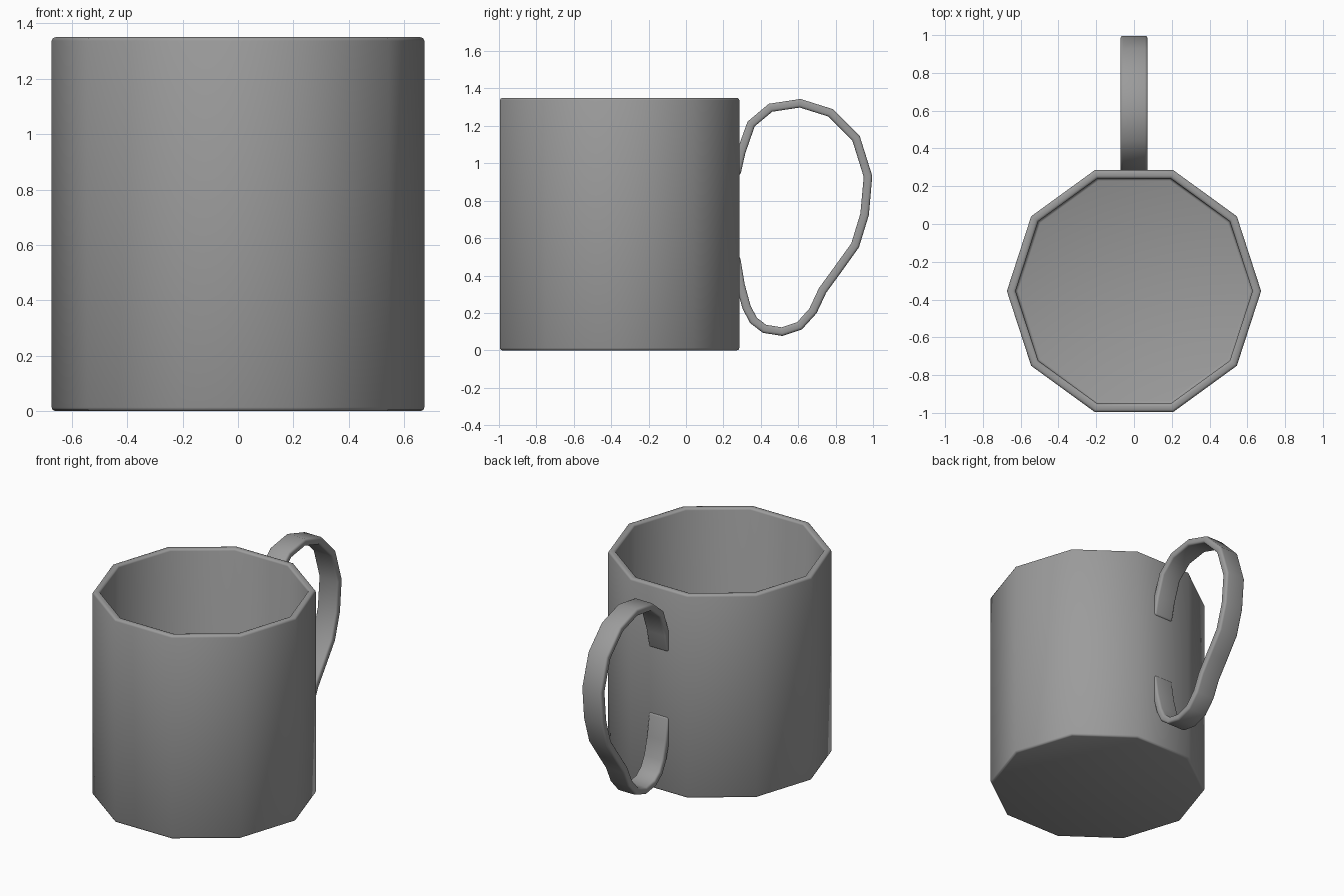
import bpy, bmesh, math
from mathutils import Vector

cube = bpy.data.objects.get("Cube")
if cube:
    bpy.data.objects.remove(cube, do_unlink=True)

GREY = (0.33, 0.33, 0.33, 1)
ceramic = bpy.data.materials.new("grey ceramic")
ceramic.use_nodes = True
ceramic.diffuse_color = GREY
ceramic.node_tree.nodes["Principled BSDF"].inputs["Base Color"].default_value = GREY


def sweep(name, rings, bevel, segments):
    """Skin a list of vertex rings, cap both ends, round the hard edges."""
    bm = bmesh.new()
    loops = [[bm.verts.new(p) for p in ring] for ring in rings]
    n = len(loops[0])
    for a, b in zip(loops, loops[1:]):
        for i in range(n):
            j = (i + 1) % n
            bm.faces.new((a[i], a[j], b[j], b[i]))
    bm.faces.new(loops[0][::-1])
    bm.faces.new(loops[-1])
    bmesh.ops.recalc_face_normals(bm, faces=bm.faces)
    hard = [e for e in bm.edges if e.calc_face_angle(0) > math.radians(60)]
    bmesh.ops.bevel(bm, geom=hard, offset=bevel, segments=segments,
                    profile=0.5, affect='EDGES', clamp_overlap=True)
    for f in bm.faces:
        f.smooth = True
    mesh = bpy.data.meshes.new(name)
    bm.to_mesh(mesh)
    bm.free()
    mesh.materials.append(ceramic)
    obj = bpy.data.objects.new(name, mesh)
    bpy.context.collection.objects.link(obj)
    return obj


# Ten-sided cup: outside wall, rim, inside wall, floor
CENTRE_Y, SIDES = -0.355, 10


def ring(radius, z):
    angles = [math.tau * i / SIDES for i in range(SIDES)]
    return [(radius * math.cos(a), CENTRE_Y + radius * math.sin(a), z) for a in angles]


profile = [(0.673, 0), (0.673, 1.35), (0.627, 1.35), (0.627, 0.045)]
sweep("cup_body", [ring(r, z) for r, z in profile], 0.013, 2)

# Handle: flat strap following a path in the side plane, ends sunk in the wall
path = [(0.268, 0.94), (0.295, 1.06), (0.348, 1.21), (0.452, 1.297), (0.61, 1.321),
        (0.773, 1.27), (0.909, 1.134), (0.973, 0.93), (0.955, 0.727), (0.904, 0.561),
        (0.81, 0.43), (0.73, 0.32), (0.679, 0.211), (0.607, 0.131), (0.513, 0.1),
        (0.42, 0.115), (0.361, 0.16), (0.324, 0.23), (0.291, 0.35), (0.266, 0.5)]
path = [Vector((0, y, z)) for y, z in path]
HALF_WIDTH, HALF_THICK = 0.072, 0.023
across = Vector((HALF_WIDTH, 0, 0))
straps = []
for i, p in enumerate(path):
    tangent = path[min(i + 1, len(path) - 1)] - path[max(i - 1, 0)]
    out = Vector((0, -tangent.z, tangent.y)).normalized() * HALF_THICK
    straps.append([p + across + out, p - across + out, p - across - out, p + across - out])
sweep("handle", straps, 0.014, 3)
